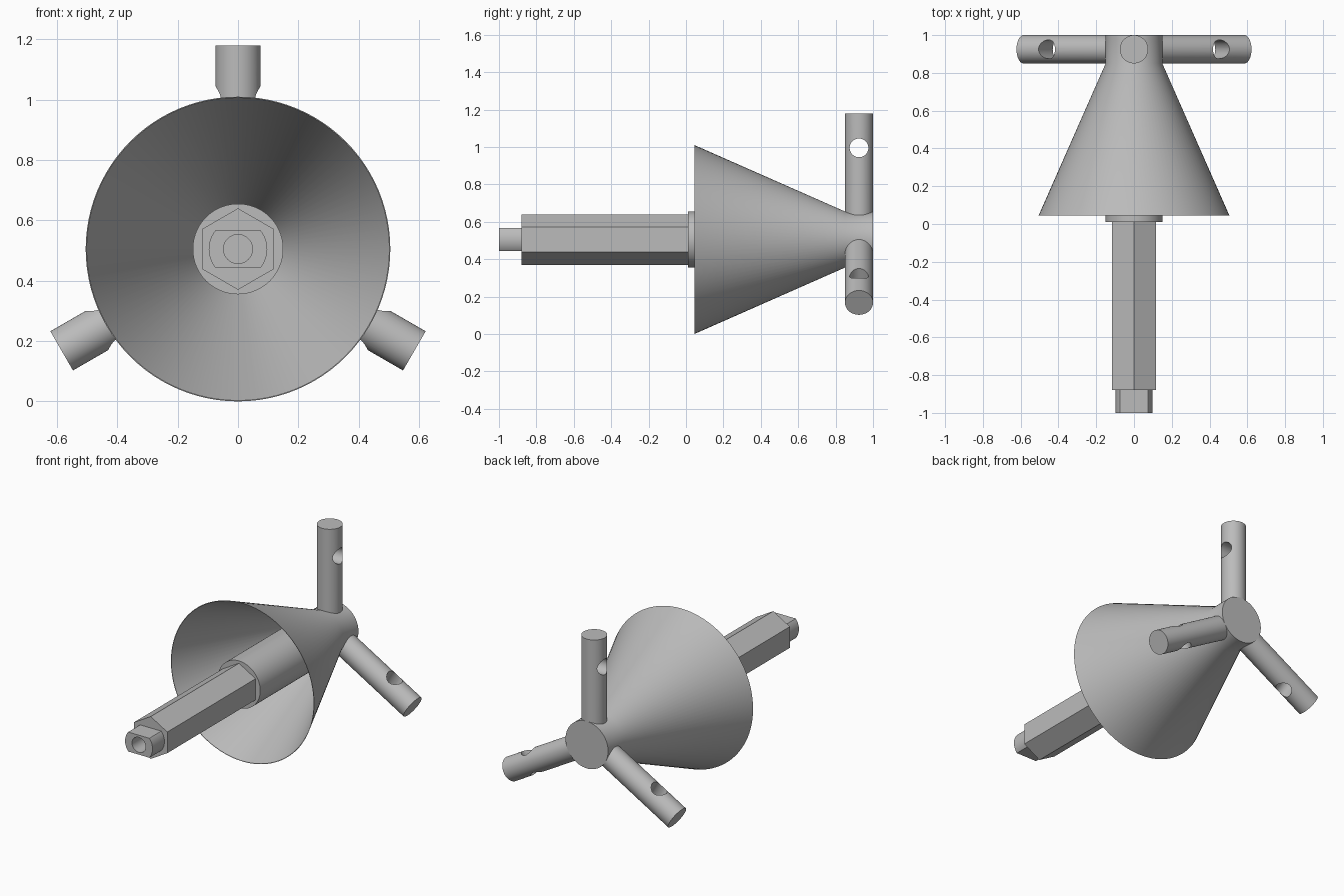
import bpy, bmesh, math
from mathutils import Matrix, Vector

if "Cube" in bpy.data.objects:
    bpy.data.objects.remove(bpy.data.objects["Cube"])

AXIS_Z = 0.505   # height of the long axis
ARM_Y = 0.925    # position of the handle arms along the axis

steel = bpy.data.materials.new("grey_steel")
steel.diffuse_color = (0.5, 0.5, 0.5, 1)
steel.use_nodes = True
steel.node_tree.nodes["Principled BSDF"].inputs["Base Color"].default_value = steel.diffuse_color


def add_object(name, bm):
    bmesh.ops.recalc_face_normals(bm, faces=bm.faces)
    mesh = bpy.data.meshes.new(name)
    bm.to_mesh(mesh)
    bm.free()
    mesh.materials.append(steel)
    obj = bpy.data.objects.new(name, mesh)
    bpy.context.collection.objects.link(obj)
    return obj


def rod(name, start, end, radius, sides=64, turn=0.0):
    """Capped prism or cylinder between two points."""
    start, end = Vector(start), Vector(end)
    d = end - start
    bm = bmesh.new()
    place = (Matrix.Translation((start + end) / 2)
             @ d.to_track_quat('Z', 'Y').to_matrix().to_4x4()
             @ Matrix.Rotation(turn, 4, 'Z'))
    bmesh.ops.create_cone(bm, cap_ends=True, segments=sides, radius1=radius,
                          radius2=radius, depth=d.length, matrix=place)
    return add_object(name, bm)


def box(name, centre, size):
    bm = bmesh.new()
    bmesh.ops.create_cube(bm, size=1, matrix=Matrix.Translation(centre)
                          @ Matrix.Diagonal((*size, 1)))
    return add_object(name, bm)


def activate(obj):
    bpy.ops.object.select_all(action='DESELECT')
    obj.select_set(True)
    bpy.context.view_layer.objects.active = obj


def cut(obj, cutter):
    cutter.hide_render = True
    mod = obj.modifiers.new("cut", 'BOOLEAN')
    mod.object, mod.operation, mod.solver = cutter, 'DIFFERENCE', 'EXACT'
    activate(obj)
    bpy.ops.object.modifier_apply(modifier=mod.name)
    bpy.data.objects.remove(cutter)


def smooth(obj):
    activate(obj)
    bpy.ops.object.shade_smooth_by_angle(angle=math.radians(30))


# Hollow cone, inner shaft and rear hub, turned as one profile (radius, y)
profile = [(0, 0.01), (0.15, 0.01), (0.15, 0.842), (0.502, 0.045),
           (0.505, 0.045), (0.15, 0.85), (0.15, 1.0), (0, 1.0)]
bm = bmesh.new()
verts = [bm.verts.new((r, y, AXIS_Z)) for r, y in profile]
edges = [bm.edges.new(pair) for pair in zip(verts, verts[1:])]
bmesh.ops.spin(bm, geom=verts + edges, cent=(0, 0, AXIS_Z), axis=(0, 1, 0),
               angle=math.tau, steps=96, use_merge=True)
bmesh.ops.remove_doubles(bm, verts=bm.verts, dist=1e-5)
smooth(add_object("cone_and_hub", bm))

# Hexagonal drive shaft with a corner pointing up
hex_shaft = rod("hex_shaft", (0, 0.02, AXIS_Z), (0, -0.88, AXIS_Z), 0.135, 6)
top = max(v.co.z for v in hex_shaft.data.vertices) - AXIS_Z
if top < 0.13:
    hex_shaft.data.transform(Matrix.Translation((0, 0, AXIS_Z))
                             @ Matrix.Rotation(math.pi / 6, 4, 'Y')
                             @ Matrix.Translation((0, 0, -AXIS_Z)))

# Round tip with two flats and a bored hole
tip = rod("tip", (0, -0.88, AXIS_Z), (0, -1.0, AXIS_Z), 0.097)
for side in (-1, 1):
    cut(tip, box("flat_cutter", (0, -0.94, AXIS_Z + side * 0.112), (0.4, 0.4, 0.1)))
cut(tip, rod("bore_cutter", (0, -0.8, AXIS_Z), (0, -1.1, AXIS_Z), 0.048, 48))
smooth(tip)

# Three radial handle arms, each cross-drilled near its end
for i, degrees in enumerate((90, 210, 330)):
    a = math.radians(degrees)
    out = Vector((math.cos(a), 0, math.sin(a)))
    across = Vector((-math.sin(a), 0, math.cos(a)))
    hub = Vector((0, ARM_Y, AXIS_Z))
    arm = rod(f"handle_arm_{i + 1}", hub + out * 0.08, hub + out * 0.675, 0.075)
    hole = hub + out * 0.49
    cut(arm, rod("hole_cutter", hole - across * 0.2, hole + across * 0.2, 0.05, 48))
    smooth(arm)
